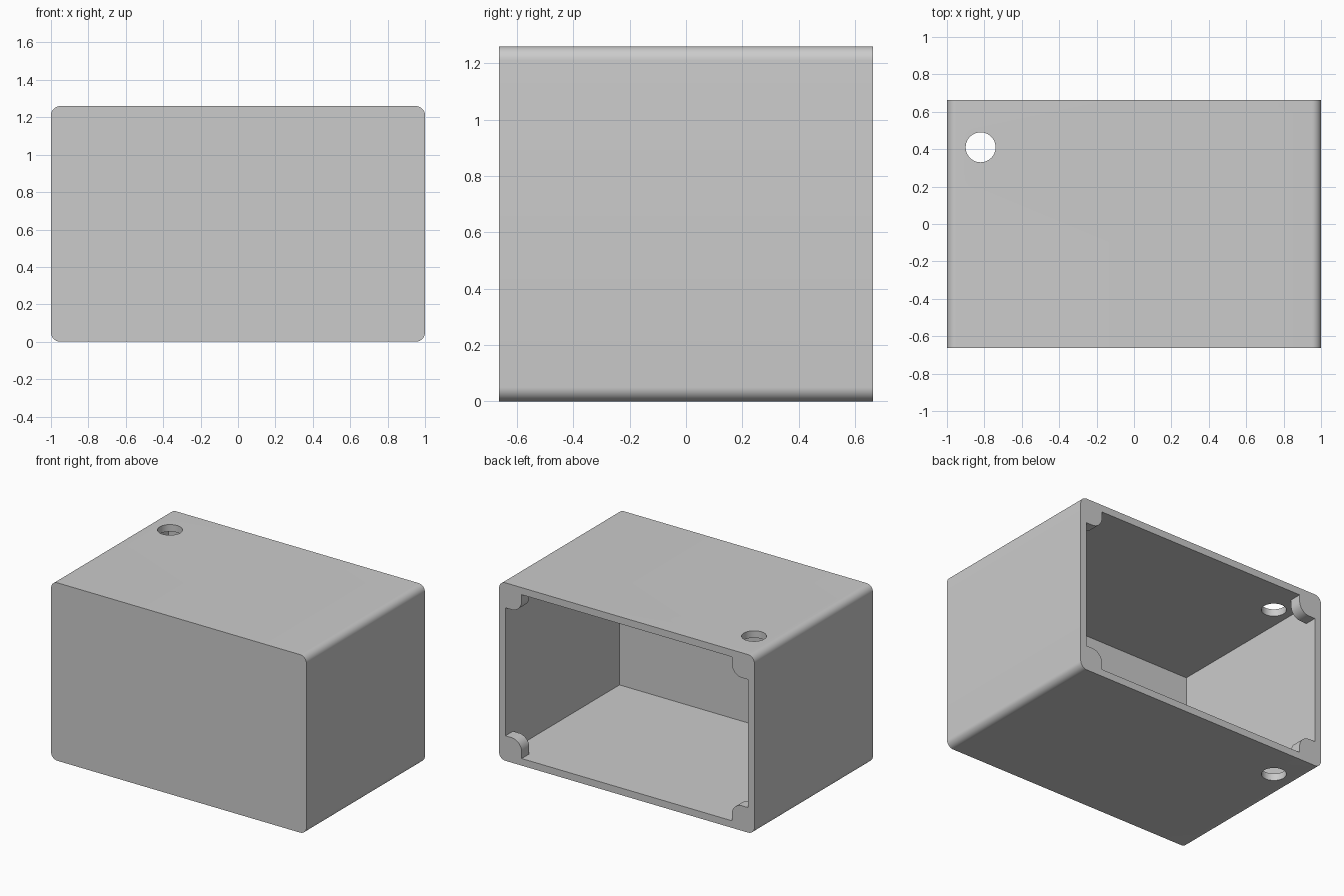
import bpy
import bmesh
import math

W, D, H = 1.0, 0.663, 1.26      # half width, half depth, height
WALL, CORNER = 0.05, 0.05

if "Cube" in bpy.data.objects:
    bpy.data.objects.remove(bpy.data.objects["Cube"], do_unlink=True)

grey = bpy.data.materials.new("plain grey")
grey.use_nodes = True
colour = (0.6, 0.6, 0.6, 1)
grey.diffuse_color = colour
grey.node_tree.nodes["Principled BSDF"].inputs["Base Color"].default_value = colour


def arc(cx, cz, r, start, end, steps):
    """Points on an arc, angles in degrees."""
    angles = [math.radians(start + (end - start) * i / steps) for i in range(steps + 1)]
    return [(cx + r * math.cos(a), cz + r * math.sin(a)) for a in angles]


def prism(name, profile, y0, y1):
    """Extrude an x-z profile along y."""
    bm = bmesh.new()
    face = bm.faces.new([bm.verts.new((x, y0, z)) for x, z in profile])
    new = bmesh.ops.extrude_face_region(bm, geom=[face])["geom"]
    verts = [v for v in new if isinstance(v, bmesh.types.BMVert)]
    bmesh.ops.translate(bm, verts=verts, vec=(0, y1 - y0, 0))
    bmesh.ops.recalc_face_normals(bm, faces=bm.faces)
    mesh = bpy.data.meshes.new(name)
    bm.to_mesh(mesh)
    bm.free()
    mesh.materials.append(grey)
    obj = bpy.data.objects.new(name, mesh)
    bpy.context.collection.objects.link(obj)
    return obj


def combine(target, tool, operation):
    """Apply a boolean and discard the tool."""
    tool.hide_render = True
    mod = target.modifiers.new(tool.name, 'BOOLEAN')
    mod.operation, mod.solver, mod.object = operation, 'EXACT', tool
    bpy.ops.object.select_all(action='DESELECT')
    target.select_set(True)
    bpy.context.view_layer.objects.active = target
    bpy.ops.object.modifier_apply(modifier=mod.name)
    bpy.data.objects.remove(tool, do_unlink=True)


# Outer housing with long edges rounded
outline = []
for k, (sx, top) in enumerate([(1, True), (-1, True), (-1, False), (1, False)]):
    cz = H - CORNER if top else CORNER
    outline += arc(sx * (W - CORNER), cz, CORNER, 90 * k, 90 * k + 90, 10)
housing = prism("housing", outline, -D, D)

# Cavity open at the back
x, z = W - WALL, H - WALL
cavity = prism("cavity_cutter", [(-x, WALL), (x, WALL), (x, z), (-x, z)], WALL - D, D + 0.2)
combine(housing, cavity, 'DIFFERENCE')

# Short rounded corner posts, flush with the back rim
buried, centre, radius = 0.03, 0.097, 0.08
post = [(buried, buried), (centre + radius, buried)]
post += arc(centre, centre, radius, 0, 90, 16) + [(buried, centre + radius)]
for sx in (-1, 1):
    for top in (False, True):
        profile = [(sx * (W - u), H - v if top else v) for u, v in post]
        combine(housing, prism("corner_post", profile, D - 0.085, D), 'UNION')

# Cable hole through the top and bottom walls
bpy.ops.mesh.primitive_cylinder_add(vertices=48, radius=0.08, depth=3, location=(-0.82, 0.41, H / 2))
hole = bpy.context.object
hole.name = "hole_cutter"
hole.data.materials.append(grey)
combine(housing, hole, 'DIFFERENCE')

housing.select_set(True)
bpy.context.view_layer.objects.active = housing
bpy.ops.object.shade_smooth_by_angle(angle=math.radians(30))
